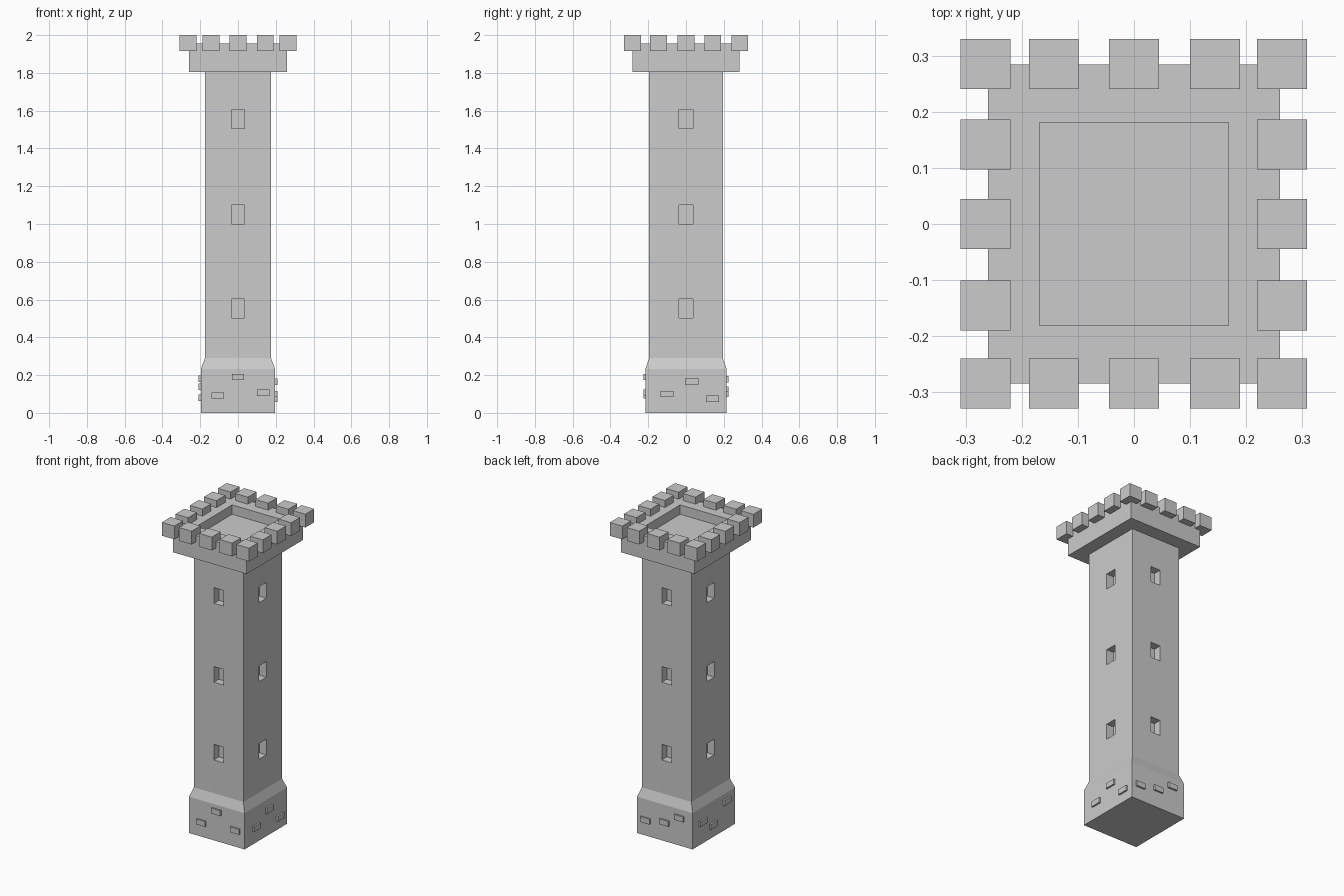
import bpy, bmesh
from mathutils import Matrix, Vector

if "Cube" in bpy.data.objects:
    bpy.data.objects.remove(bpy.data.objects["Cube"])


def finish(name, bm):
    bmesh.ops.recalc_face_normals(bm, faces=bm.faces)
    me = bpy.data.meshes.new(name)
    bm.to_mesh(me)
    bm.free()
    ob = bpy.data.objects.new(name, me)
    bpy.context.scene.collection.objects.link(ob)
    return ob


def add_box(bm, center, size):
    m = Matrix.Translation(Vector(center)) @ Matrix.Diagonal((*size, 1))
    bmesh.ops.create_cube(bm, size=1, matrix=m)


def boxes(name, items):
    bm = bmesh.new()
    for center, size in items:
        add_box(bm, center, size)
    return finish(name, bm)


def loft(name, rings):
    """Closed solid from rectangular rings (half x, half y, z)."""
    bm = bmesh.new()
    loops = [[bm.verts.new((sx * x, sy * y, z))
              for sx, sy in ((-1, -1), (1, -1), (1, 1), (-1, 1))]
             for x, y, z in rings]
    for a, b in zip(loops, loops[1:]):
        for i in range(4):
            j = (i + 1) % 4
            bm.faces.new((a[i], a[j], b[j], b[i]))
    bm.faces.new(loops[0][::-1])
    bm.faces.new(loops[-1])
    return finish(name, bm)


def cut(target, cutter):
    mod = target.modifiers.new("cut", 'BOOLEAN')
    mod.operation = 'DIFFERENCE'
    mod.solver = 'EXACT'
    mod.object = cutter
    cutter.hide_render = True
    cutter.hide_set(True)


BX, BY = 0.197, 0.215      # base half sizes
SX, SY = 0.175, 0.195      # shaft half sizes

# Tower body: plinth, sloped shoulder and shaft
tower = loft("tower_body", [(BX, BY, 0), (BX, BY, 0.232), (SX, SY, 0.29), (SX, SY, 1.806)])

# Window recesses on all four sides
depth = 0.05
windows = []
for z in (0.553, 1.05, 1.555):
    for s in (-1, 1):
        windows.append(((0, s * SY, z), (0.068, 2 * depth, 0.1)))
        windows.append(((s * SX, 0, z), (2 * depth, 0.073, 0.1)))
cut(tower, boxes("window_cutter", windows))

# Overhanging parapet with a sunken floor
loft("parapet", [(0.26, 0.284, 1.805), (0.26, 0.284, 1.955),
                 (0.168, 0.181, 1.955), (0.168, 0.181, 1.895)])

# Battlements around the rim
xs = (-0.265, -0.143, 0, 0.144, 0.264)
ys = (-0.284, -0.145, 0, 0.142, 0.285)
boxes("battlements", [((x, y, 1.9575), (0.089, 0.089, 0.085))
                      for i, x in enumerate(xs) for j, y in enumerate(ys)
                      if i in (0, 4) or j in (0, 4)])

# Raised stones on the plinth: (position along the face, height)
front = [(0, 0.19), (-0.107, 0.092), (0.133, 0.106)]
back = [(0.134, 0.1), (0.0, 0.122), (-0.105, 0.178)]
right = [(-0.10, 0.1), (0.03, 0.165), (0.14, 0.075)]
left = [(0.113, 0.138), (0.01, 0.08), (-0.13, 0.18)]
stones = []
for s, spots in ((-1, front), (1, back)):
    stones += [((x, s * BY, z), (0.065, 0.022, 0.034)) for x, z in spots]
for s, spots in ((-1, left), (1, right)):
    stones += [((s * BX, y, z), (0.022, 0.07, 0.034)) for y, z in spots]
boxes("plinth_stones", stones)
